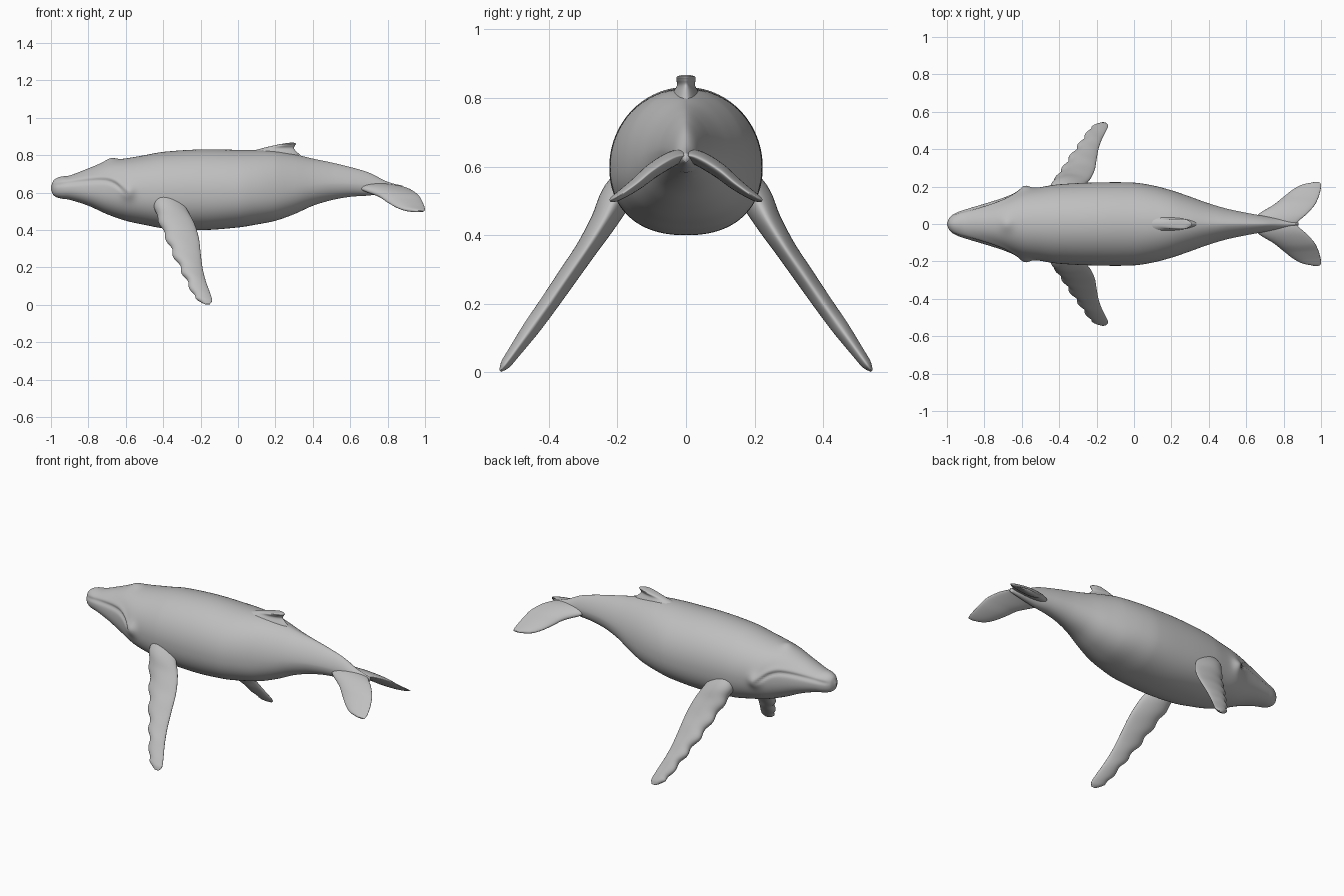
import bpy
import bmesh
from math import sin, cos, pi, exp, copysign
from mathutils import Vector

cube = bpy.data.objects.get("Cube")
if cube:
    bpy.data.objects.remove(cube, do_unlink=True)

# One plain grey skin
skin = bpy.data.materials.new("grey_skin")
skin.use_nodes = True
grey = (0.52, 0.52, 0.52, 1)
skin.diffuse_color = grey
shader = skin.node_tree.nodes["Principled BSDF"]
shader.inputs["Base Color"].default_value = grey
shader.inputs["Roughness"].default_value = 0.6


def sample(table, t):
    """Smooth curve through rows of (key, values...), read at key t."""
    last = len(table) - 1
    i = 0
    while i < last - 1 and t > table[i + 1][0]:
        i += 1
    left, right = table[i], table[i + 1]
    before, after = table[max(i - 1, 0)], table[min(i + 2, last)]
    span = right[0] - left[0]
    u = min(max((t - left[0]) / span, 0), 1)
    values = []
    for k in range(1, len(left)):
        slope_in = (right[k] - before[k]) / (right[0] - before[0]) * span
        slope_out = (after[k] - left[k]) / (after[0] - left[0]) * span
        rise = right[k] - left[k]
        bend = (3 * rise - 2 * slope_in - slope_out) * u * u
        twist = (slope_in + slope_out - 2 * rise) * u ** 3
        values.append(left[k] + slope_in * u + bend + twist)
    return values


def loft(name, rings):
    """Skin a row of closed rings into one smooth object."""
    bm = bmesh.new()
    loops = [[bm.verts.new(p) for p in ring] for ring in rings]
    for a, b in zip(loops, loops[1:]):
        for i in range(len(a)):
            j = (i + 1) % len(a)
            bm.faces.new((a[i], a[j], b[j], b[i]))
    bm.faces.new(loops[0])
    bm.faces.new(loops[-1])
    bmesh.ops.recalc_face_normals(bm, faces=bm.faces)
    mesh = bpy.data.meshes.new(name)
    bm.to_mesh(mesh)
    bm.free()
    mesh.materials.append(skin)
    for face in mesh.polygons:
        face.use_smooth = True
    obj = bpy.data.objects.new(name, mesh)
    bpy.context.collection.objects.link(obj)
    return obj


def power(v, n):
    return copysign(abs(v) ** (2 / n), v)


def bump(d, size):
    return exp(-(d / size) ** 2)


def fin(name, stations, side=1, knobs=0, steps=60, sides=32):
    """Blade from rows of (front x, rear x, y, z, half thickness)."""
    table = [(i, *row) for i, row in enumerate(stations)]
    end = len(stations) - 1
    rings = []
    for s in range(steps + 1):
        t = end * s / steps
        front, rear, y, z, thick = sample(table, t)
        lo, hi = sample(table, max(t - 0.1, 0)), sample(table, min(t + 0.1, end))
        normal = Vector((0, lo[3] - hi[3], hi[2] - lo[2])).normalized()
        # Knobbly leading edge, fading at root and tip
        front += knobs * sin(t * 5.5) * sin(pi * s / steps)
        mid, half = (front + rear) / 2, (rear - front) / 2
        ring = []
        for i in range(sides):
            a = 2 * pi * i / sides
            p = Vector((mid + half * cos(a), y, z))
            p += normal * thick * sin(a) * (1 - 0.3 * cos(a))
            ring.append((p.x, p.y * side, p.z))
        rings.append(ring)
    return loft(name, rings)


# Body profile: x, top z, bottom z, z of widest point, half width
BODY = [
    (-1, .635, .615, .625, .004),
    (-.985, .667, .585, .625, .036),
    (-.95, .685, .57, .625, .06),
    (-.9, .692, .562, .625, .078),
    (-.8, .73, .53, .62, .108),
    (-.7, .768, .485, .615, .14),
    (-.6, .783, .45, .605, .178),
    (-.5, .8, .428, .6, .197),
    (-.4, .818, .41, .6, .212),
    (-.2, .831, .4, .6, .222),
    (0, .829, .414, .6, .221),
    (.1, .828, .43, .605, .206),
    (.2, .823, .45, .61, .18),
    (.3, .806, .485, .62, .146),
    (.4, .782, .53, .635, .11),
    (.5, .761, .56, .645, .081),
    (.6, .737, .578, .645, .06),
    (.7, .707, .585, .638, .042),
    (.8, .658, .6, .63, .026),
    (.88, .637, .612, .625, .008),
]
# Mouth line: x, z
MOUTH = [(-1, .637), (-.85, .657), (-.72, .665), (-.66, .648), (-.6, .6), (-.56, .575)]

STEPS, SIDES = 200, 112
rings = []
for s in range(STEPS + 1):
    x = -1 + 1.88 * (s / STEPS) ** 1.4
    top, bottom, middle, width = sample(BODY, x)
    mouth = sample(MOUTH, x)[0]
    tail = min(max((x - 0.2) / 0.3, 0), 1)
    jaw = min(max((-0.58 - x) / 0.06, 0), 1) * min((x + 1) / 0.04, 1)
    ring = []
    for i in range(SIDES):
        a = 2 * pi * i / SIDES
        upper = sin(a) >= 0
        n = 2 - 0.4 * tail if upper else 2.3 - 0.3 * tail
        y = width * power(cos(a), n)
        z = middle + (top - middle if upper else middle - bottom) * power(sin(a), n)
        # Mouth crease with a full lip above it
        y *= 1 + jaw * (0.04 * bump(z - mouth - 0.02, 0.018) - 0.07 * bump(z - mouth, 0.011))
        # Eye swelling at the corner of the mouth
        y += copysign(0.022, cos(a)) * bump(x + 0.585, 0.035) * bump(z - 0.605, 0.04)
        # Blowhole mound
        if upper:
            z += 0.012 * bump(x + 0.68, 0.035) * bump(y, 0.04)
        ring.append((x, y, z))
    rings.append(ring)
loft("body", rings)

# Dorsal fin with a small overhang behind
fin("dorsal_fin", [
    (-.06, .37, 0, .765, .065),
    (.03, .325, 0, .808, .043),
    (.12, .3, 0, .835, .026),
    (.19, .305, 0, .852, .027),
    (.24, .31, 0, .862, .025),
    (.275, .298, 0, .867, .01),
])

FLIPPER = [
    (-.45, -.31, .15, .59, .035),
    (-.445, -.275, .2, .515, .045),
    (-.42, -.235, .24, .44, .037),
    (-.385, -.21, .29, .36, .03),
    (-.35, -.2, .345, .28, .028),
    (-.31, -.19, .4, .2, .026),
    (-.275, -.173, .45, .13, .024),
    (-.24, -.148, .5, .06, .018),
    (-.212, -.138, .526, .024, .014),
    (-.175, -.15, .541, .004, .004),
]
FLUKE = [
    (.62, .86, -.01, .632, .016),
    (.64, .885, .02, .63, .02),
    (.67, .925, .055, .615, .022),
    (.745, .965, .1, .586, .021),
    (.795, .985, .14, .553, .018),
    (.845, .997, .18, .524, .014),
    (.895, 1, .208, .507, .01),
    (.955, .995, .222, .5, .004),
]
# Paired flippers and tail flukes
for place, side in (("front", -1), ("back", 1)):
    fin(place + "_flipper", FLIPPER, side, knobs=0.008)
    fin(place + "_tail_fluke", FLUKE, side)
